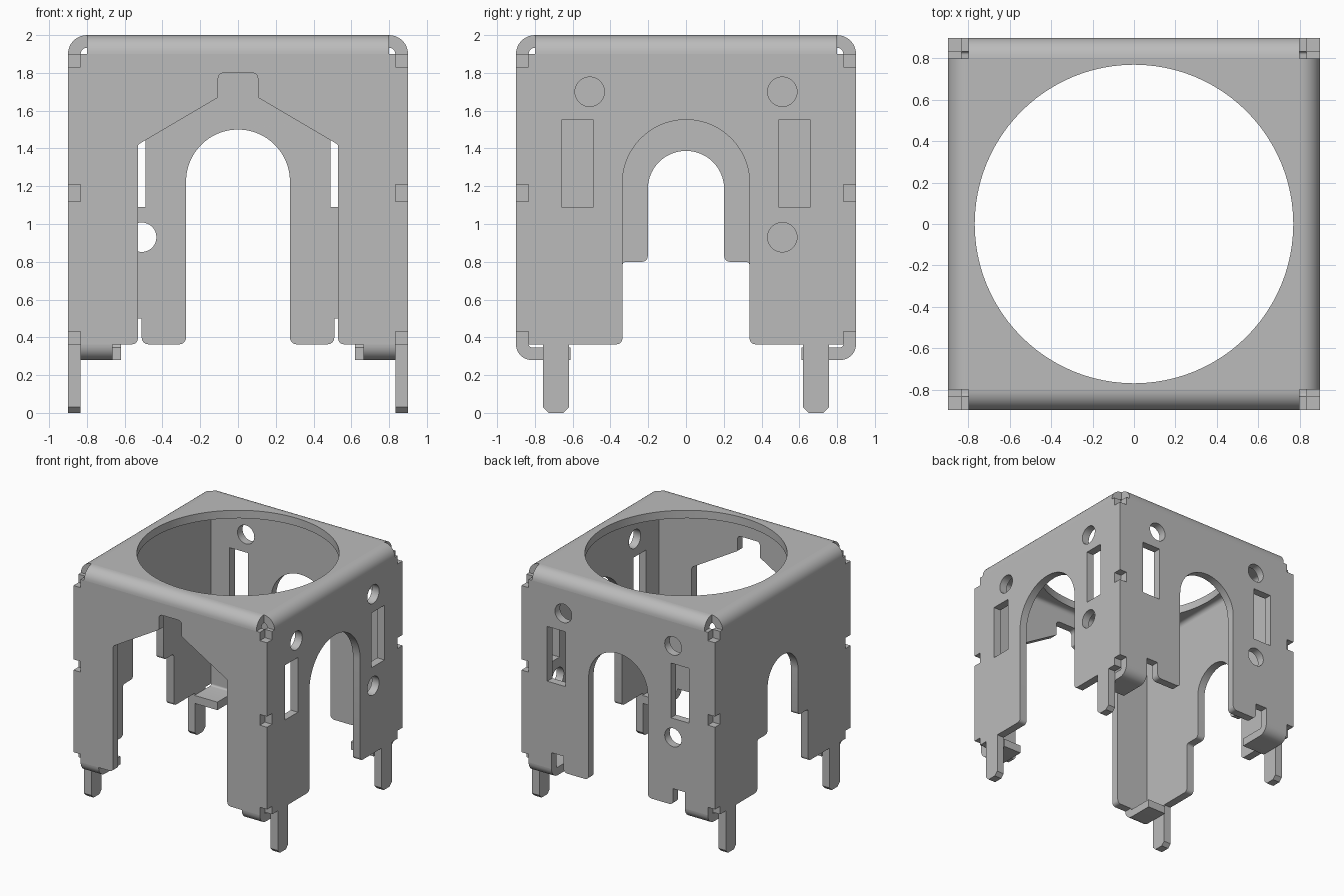
import bpy, bmesh, math
from mathutils import Matrix, Vector

if "Cube" in bpy.data.objects:
    bpy.data.objects.remove(bpy.data.objects["Cube"], do_unlink=True)

metal = bpy.data.materials.new("plain grey metal")
metal.use_nodes = True
GREY = (0.5, 0.5, 0.5, 1.0)
metal.diffuse_color = GREY
metal.node_tree.nodes["Principled BSDF"].inputs["Base Color"].default_value = GREY

T = 0.067            # sheet thickness
OUT = 0.9            # outer half width
INN = OUT - T        # inner half width
BOT = 0.363          # lower edge of the walls
MID = OUT - T / 2    # middle of a wall sheet

# Orientations: outline u,v -> x,z / y,z / x,y
FACING_Y = Matrix.Rotation(math.pi / 2, 4, 'X')
FACING_X = Matrix.Rotation(math.pi / 2, 4, 'Z') @ FACING_Y
FLAT = Matrix.Identity(4)


def rounded(points):
    """Turn (u, v[, radius]) corners into a polyline with filleted corners."""
    result = []
    for i, c in enumerate(points):
        p = Vector(c[:2])
        r = c[2] if len(c) > 2 else 0
        if r == 0:
            new = [p]
        else:
            a = (Vector(points[i - 1][:2]) - p).normalized()
            b = (Vector(points[(i + 1) % len(points)][:2]) - p).normalized()
            half = a.angle(b) / 2
            centre = p + (a + b).normalized() * (r / math.sin(half))
            v1 = p + a * (r / math.tan(half)) - centre
            v2 = p + b * (r / math.tan(half)) - centre
            start = math.atan2(v1.y, v1.x)
            turn = math.atan2(v1.x * v2.y - v1.y * v2.x, v1.dot(v2))
            n = 5 if r < 0.05 else 9 if r < 0.15 else 24
            new = [centre + r * Vector((math.cos(start + turn * k / n),
                                        math.sin(start + turn * k / n)))
                   for k in range(n + 1)]
        for q in new:
            if not result or (q - result[-1]).length > 1e-5:
                result.append(q)
    if (result[0] - result[-1]).length < 1e-5:
        result.pop()
    return result


def sheet(name, loops, thickness, orientation, location):
    """Fill an outline with its holes and extrude it into a plate."""
    curve = bpy.data.curves.new(name, 'CURVE')
    curve.dimensions = '2D'
    curve.fill_mode = 'BOTH'
    curve.extrude = thickness / 2
    for loop in loops:
        pts = rounded(loop)
        spline = curve.splines.new('POLY')
        spline.points.add(len(pts) - 1)
        for sp, q in zip(spline.points, pts):
            sp.co = (q.x, q.y, 0, 1)
        spline.use_cyclic_u = True
    temp = bpy.data.objects.new(name + "_outline", curve)
    bpy.context.collection.objects.link(temp)
    graph = bpy.context.evaluated_depsgraph_get()
    mesh = bpy.data.meshes.new_from_object(temp.evaluated_get(graph))
    bpy.data.objects.remove(temp, do_unlink=True)
    bpy.data.curves.remove(curve)

    bm = bmesh.new()
    bm.from_mesh(mesh)
    bmesh.ops.remove_doubles(bm, verts=bm.verts, dist=1e-5)
    bmesh.ops.transform(bm, matrix=Matrix.Translation(location) @ orientation, verts=bm.verts)
    bmesh.ops.recalc_face_normals(bm, faces=bm.faces)
    bm.to_mesh(mesh)
    bm.free()
    mesh.name = name
    mesh.materials.clear()
    mesh.materials.append(metal)
    obj = bpy.data.objects.new(name, mesh)
    bpy.context.collection.objects.link(obj)
    bpy.ops.object.select_all(action='DESELECT')
    obj.select_set(True)
    bpy.context.view_layer.objects.active = obj
    bpy.ops.object.shade_smooth_by_angle(angle=math.radians(30))
    return obj


def flip(points):
    return [(-c[0], *c[1:]) for c in points]


def mirrored(half):
    return half + flip(half)[::-1]


def box(u0, u1, v0, v1, r=0):
    return [(u0, v0, r), (u1, v0, r), (u1, v1, r), (u0, v1, r)]


def hole(u, v, r):
    return box(u - r, u + r, v - r, v + r, r)


# Holes shared by the back and right walls
slots = [box(0.49, 0.66, 1.09, 1.55), box(-0.66, -0.49, 1.09, 1.55)]
upper_holes = [hole(0.51, 1.7, 0.078), hole(-0.51, 1.7, 0.078)]

# Front and back walls carry the corner columns with their small notches
column = [(INN, 1.9), (INN, 1.83), (OUT, 1.83), (OUT, 1.21), (INN, 1.21),
          (INN, 1.12), (OUT, 1.12), (OUT, 0.43), (INN, 0.43), (INN, BOT)]
front_half = column + [(0.53, BOT, 0.03), (0.53, 1.42, 0.02),
                       (0.105, 1.67, 0.01), (0.105, 1.8, 0.03)]
back_half = column + [(0.62, BOT), (0.62, 0.5), (0.51, 0.5), (0.51, BOT, 0.035),
                      (0.275, BOT, 0.035), (0.275, 1.5, 0.275)]
sheet("front_wall", [mirrored(front_half)], T, FACING_Y, (0, -MID, 0))
sheet("back_wall", [mirrored(back_half), hole(-0.51, 0.93, 0.078)] + slots + upper_holes,
      T, FACING_Y, (0, MID, 0))

# Side walls with mounting pegs
side = [(INN, 1.9), (INN, BOT), (0.757, BOT), (0.757, 0.03), (0.727, 0),
        (0.65, 0), (0.62, 0.03), (0.62, BOT), (0.337, BOT, 0.03)]
right_half = side + [(0.337, 1.552, 0.337)]
left_half = side + [(0.337, 0.8, 0.02), (0.202, 0.8, 0.03), (0.202, 1.387, 0.202)]
sheet("pierced_side_wall", [mirrored(right_half), hole(0.51, 0.93, 0.078)] + slots + upper_holes,
      T, FACING_X, (MID, 0, 0))
sheet("plain_side_wall", [mirrored(left_half)], T, FACING_X, (-MID, 0, 0))

# Top plate with the large round opening
sheet("top_plate", [box(-0.8, 0.8, -0.8, 0.8), hole(0, 0, 0.77)], T, FLAT, (0, 0, 2 - T / 2))

# Rounded bends joining the top plate to the walls
bend = [(OUT, 1.9), (OUT, 2, 0.1), (0.8, 2), (0.8, 2 - T), (INN, 2 - T, 0.033), (INN, 1.9)]
for word, profile in (("positive", bend), ("negative", flip(bend))):
    sheet("top_bend_x_" + word, [profile], 1.6, FACING_Y, (0, 0, 0))
    sheet("top_bend_y_" + word, [profile], 1.6, FACING_X, (0, 0, 0))

# Bottom flanges folded inward from the front and back walls
flange = [(OUT, BOT), (OUT, 0.28, 0.083), (0.612, 0.28), (0.612, 0.28 + T),
          (INN, 0.28 + T, 0.015), (INN, BOT)]
for word, profile, inner in (("back", flange, 0.62), ("front", flip(flange), 0.665)):
    for side_word, s in (("left", 1), ("right", -1)):
        sheet(f"{word}_{side_word}_flange", [profile], INN - inner, FACING_X,
              (s * (INN + inner) / 2, 0, 0))
